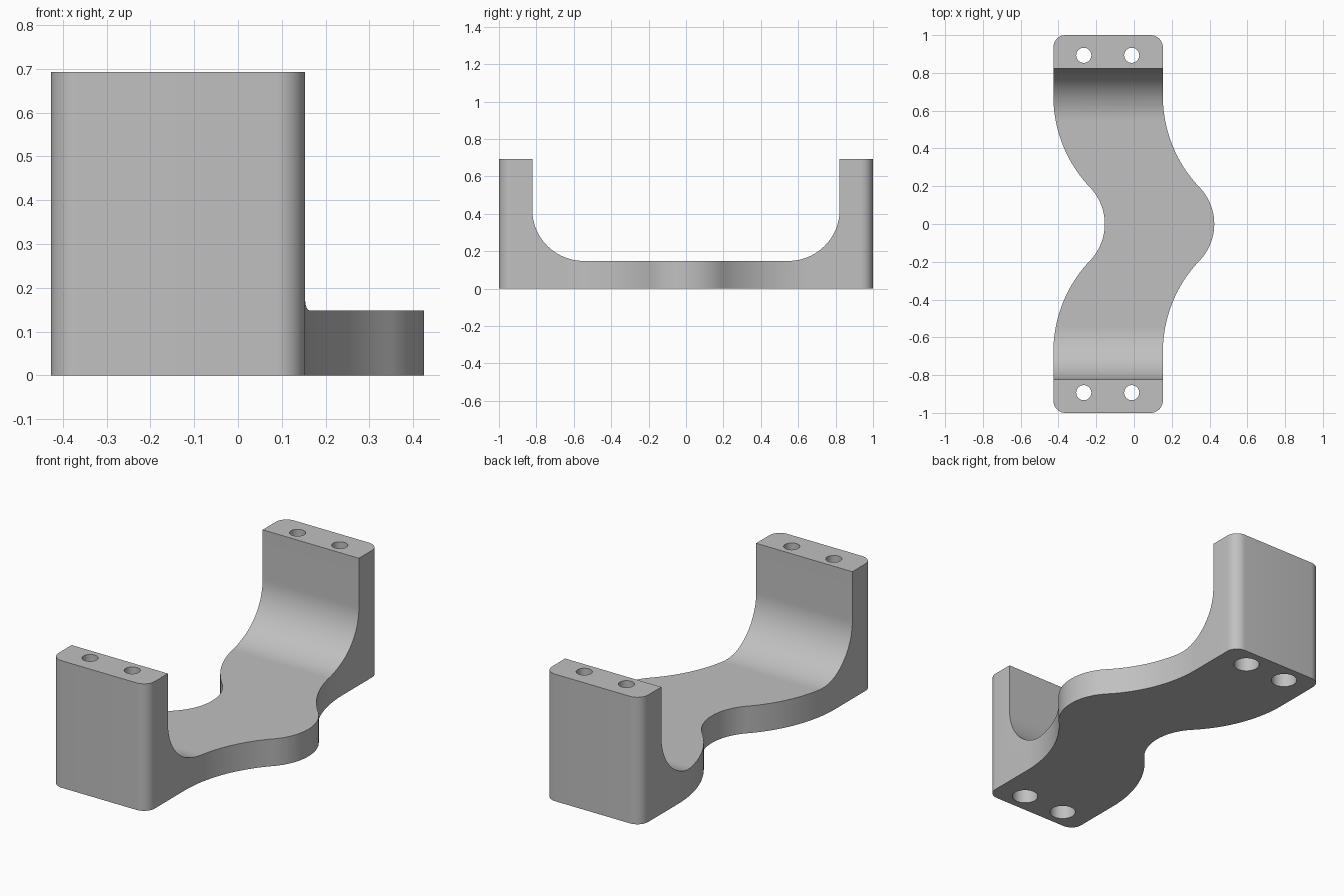
import bpy, bmesh
from math import sin, cos, acos, pi
from mathutils import Vector

cube = bpy.data.objects.get("Cube")
if cube:
    bpy.data.objects.remove(cube)

LEFT, RIGHT = -0.427, 0.153      # plan edges at the two end posts
HEIGHT, FLOOR = 0.692, 0.148
WALL, FILLET = 0.822, 0.275      # inner post face and its sweep into the floor
CORNER = 0.065
BEND_IN, BEND_OUT = 0.28, 0.70   # radii of the S bends

grey = bpy.data.materials.new("plain grey")
grey.use_nodes = True
grey.diffuse_color = (0.53, 0.53, 0.53, 1)
grey.node_tree.nodes["Principled BSDF"].inputs["Base Color"].default_value = grey.diffuse_color


def arc(cx, cy, r, start, end, steps=20):
    angles = [start + (end - start) * i / steps for i in range(steps + 1)]
    return [(cx + r * cos(a), cy + r * sin(a)) for a in angles]


def prism(name, points, place, direction):
    """Extrude a closed 2D outline, placed in space by a function."""
    bm = bmesh.new()
    face = bm.faces.new([bm.verts.new(place(*p)) for p in points])
    out = bmesh.ops.extrude_face_region(bm, geom=[face])
    verts = [v for v in out["geom"] if isinstance(v, bmesh.types.BMVert)]
    bmesh.ops.translate(bm, verts=verts, vec=Vector(direction))
    bmesh.ops.recalc_face_normals(bm, faces=bm.faces)
    mesh = bpy.data.meshes.new(name)
    bm.to_mesh(mesh)
    bm.free()
    mesh.materials.append(grey)
    obj = bpy.data.objects.new(name, mesh)
    bpy.context.collection.objects.link(obj)
    return obj


def combine(target, tool, operation):
    mod = target.modifiers.new(operation.title(), "BOOLEAN")
    mod.operation, mod.object, mod.solver = operation, tool, "EXACT"
    bpy.ops.object.select_all(action="DESELECT")
    bpy.context.view_layer.objects.active = target
    target.select_set(True)
    bpy.ops.object.modifier_apply(modifier=mod.name)
    bpy.data.objects.remove(tool)


# Side profile: a U with swept inner corners
half = [(1.1, 0), (1.1, HEIGHT), (WALL, HEIGHT)]
half += arc(WALL - FILLET, FLOOR + FILLET, FILLET, 0, -pi / 2, 28)
profile = half + [(-y, z) for y, z in reversed(half)]
bracket = prism("curved_bracket", profile, lambda y, z: (-1, y, z), (2, 0, 0))

# Plan edge: two tangent arcs from the middle bulge out to the post
shift = -LEFT - 0.155
turn = acos(1 - shift / (BEND_IN + BEND_OUT))
run = (BEND_IN + BEND_OUT) * sin(turn)
bend = arc(shift - BEND_IN, 0, BEND_IN, 0, turn)
bend += arc(BEND_OUT, run, BEND_OUT, pi + turn, pi)[1:]
edge = [(x, -y) for x, y in reversed(bend[1:])] + bend

# Plan outline: bulged edges plus rounded end corners
right = [(RIGHT + x, y) for x, y in edge]
left = [(LEFT + x, y) for x, y in reversed(edge)]
ins, end = CORNER, 1 - CORNER
outline = right + arc(RIGHT - ins, end, ins, 0, pi / 2, 10)
outline += arc(LEFT + ins, end, ins, pi / 2, pi, 10) + left
outline += arc(LEFT + ins, -end, ins, pi, 1.5 * pi, 10)
outline += arc(RIGHT - ins, -end, ins, 1.5 * pi, 2 * pi, 10)
plan = prism("plan_cutter", outline, lambda x, y: (x, y, -0.2), (0, 0, 1.2))
combine(bracket, plan, "INTERSECT")

# Bolt holes, wider where they open underneath
for x in (-0.266, -0.012):
    for y in (-0.893, 0.893):
        for radius, top in ((0.04, 1.0), (0.066, 0.35)):
            circle = arc(x, y, radius, 0, 2 * pi, 32)[:-1]
            hole = prism("hole_cutter", circle, lambda u, v: (u, v, -0.1), (0, 0, top + 0.1))
            combine(bracket, hole, "DIFFERENCE")

# Smooth the curves, keep the machined edges sharp
bpy.context.view_layer.objects.active = bracket
bracket.select_set(True)
bpy.ops.object.shade_smooth_by_angle(angle=pi / 6)
